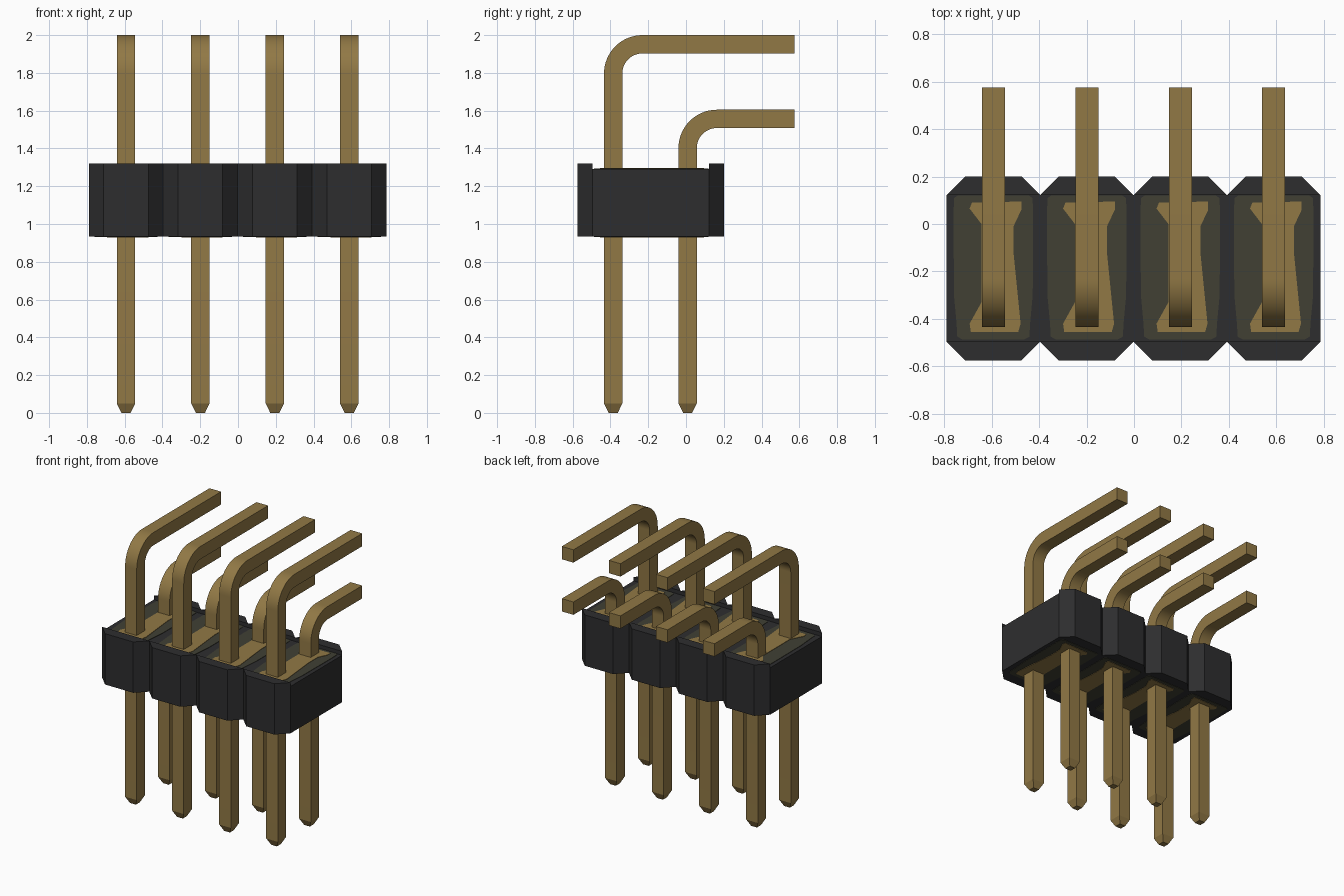
import bpy, bmesh, math
from mathutils import Vector

if "Cube" in bpy.data.objects:
    bpy.data.objects.remove(bpy.data.objects["Cube"])

PITCH = 0.394
CENTRES = [(i - 1.5) * PITCH - 0.002 for i in range(4)]
Z0, Z1, Z_LIP = 0.935, 1.29, 1.32
Y_FRONT, Y_BACK, CHAMFER = -0.496, 0.122, 0.079


def material(name, rgb):
    m = bpy.data.materials.new(name)
    m.diffuse_color = (*rgb, 1)
    m.use_nodes = True
    m.node_tree.nodes["Principled BSDF"].inputs["Base Color"].default_value = m.diffuse_color
    return m


black = material("black plastic", (0.027, 0.027, 0.028))
gold = material("dull gold", (0.285, 0.19, 0.06))
olive = material("dark olive", (0.052, 0.051, 0.034))


def make(name, bm, mat):
    bmesh.ops.recalc_face_normals(bm, faces=bm.faces)
    me = bpy.data.meshes.new(name)
    bm.to_mesh(me)
    bm.free()
    me.materials.append(mat)
    ob = bpy.data.objects.new(name, me)
    bpy.context.collection.objects.link(ob)
    return ob


def raise_faces(bm, faces, dz):
    r = bmesh.ops.extrude_face_region(bm, geom=faces)
    verts = [g for g in r["geom"] if isinstance(g, bmesh.types.BMVert)]
    bmesh.ops.translate(bm, verts=verts, vec=(0, 0, dz))
    return [g for g in r["geom"] if isinstance(g, bmesh.types.BMFace)]


# Housing: four chamfered cells, with raised lips along front and back
bm = bmesh.new()
h = PITCH / 2
for cx in CENTRES:
    for y, d in ((Y_FRONT, -CHAMFER), (Y_BACK, CHAMFER)):
        bm.faces.new([bm.verts.new((cx + x, yy, Z0)) for x, yy in
                      ((-h, y), (h, y), (h - CHAMFER, y + d), (CHAMFER - h, y + d))])
    bm.faces.new([bm.verts.new((cx + x, y, Z0)) for x, y in
                  ((-h, Y_FRONT), (h, Y_FRONT), (h, Y_BACK), (-h, Y_BACK))])
bmesh.ops.remove_doubles(bm, verts=bm.verts, dist=0.0005)
bmesh.ops.recalc_face_normals(bm, faces=bm.faces)
tops = raise_faces(bm, bm.faces[:], Z1 - Z0)
lips = [f for f in tops if not Y_FRONT < f.calc_center_median().y < Y_BACK]
raise_faces(bm, lips, Z_LIP - Z1)
make("housing", bm, black)


# Tinted panels and gold patches on the top and underside of each cell
def plate(name, outline, cx, z, dz, mat):
    bm = bmesh.new()
    f = bm.faces.new([bm.verts.new((cx + x, y, z)) for x, y in outline])
    raise_faces(bm, [f], dz)
    make(name, bm, mat)


half_panel = [(0.13, -0.487), (0.152, -0.475), (0.155, -0.42), (0.166, -0.3),
              (0.168, 0.05), (0.165, 0.11), (0.15, 0.12)]
panel = half_panel + [(-x, y) for x, y in reversed(half_panel)]
patch = [(-0.09, 0.09), (-0.1, 0.065), (-0.05, 0.0), (-0.05, -0.33), (-0.1, -0.42),
         (-0.095, -0.455), (0.105, -0.455), (0.115, -0.42), (0.085, -0.12),
         (0.085, -0.01), (0.118, 0.06), (0.118, 0.095)]
for cx in CENTRES:
    for side, z, s in (("top", Z1, 1), ("bottom", Z0, -1)):
        plate(side + "_panel", panel, cx, z, 0.003 * s, olive)
        plate(side + "_patch", patch, cx, z, 0.006 * s, gold)


# Pins: square section swept up, round a bend and back, with a tapered tip
def pin(name, cx, y, z_axis, y_end=0.575, r=0.155, w=0.0485, steps=16):
    path = [(y, 0.0, 0.0, 0.024), (y, 0.05, 0.0, w)]
    for i in range(steps + 1):
        a = math.pi / 2 * i / steps
        path.append((y + r - r * math.cos(a), z_axis - r + r * math.sin(a), a, w))
    path.append((y_end, z_axis, math.pi / 2, w))
    bm = bmesh.new()
    rings = []
    for py, pz, a, s in path:
        n = Vector((0, math.cos(a), -math.sin(a)))
        rings.append([bm.verts.new(Vector((cx + i * s, py, pz)) + n * j * s)
                      for i, j in ((-1, -1), (1, -1), (1, 1), (-1, 1))])
    for p, q in zip(rings, rings[1:]):
        for k in range(4):
            bm.faces.new((p[k], p[(k + 1) % 4], q[(k + 1) % 4], q[k]))
    bm.faces.new(rings[0])
    bm.faces.new(rings[-1])
    ob = make(name, bm, gold)
    bpy.ops.object.select_all(action='DESELECT')
    ob.select_set(True)
    bpy.context.view_layer.objects.active = ob
    bpy.ops.object.shade_smooth_by_angle(angle=math.radians(25))


for cx in CENTRES:
    pin("tall_pin", cx, -0.3855, 1.9515)
    pin("short_pin", cx, 0.0085, 1.5565)
